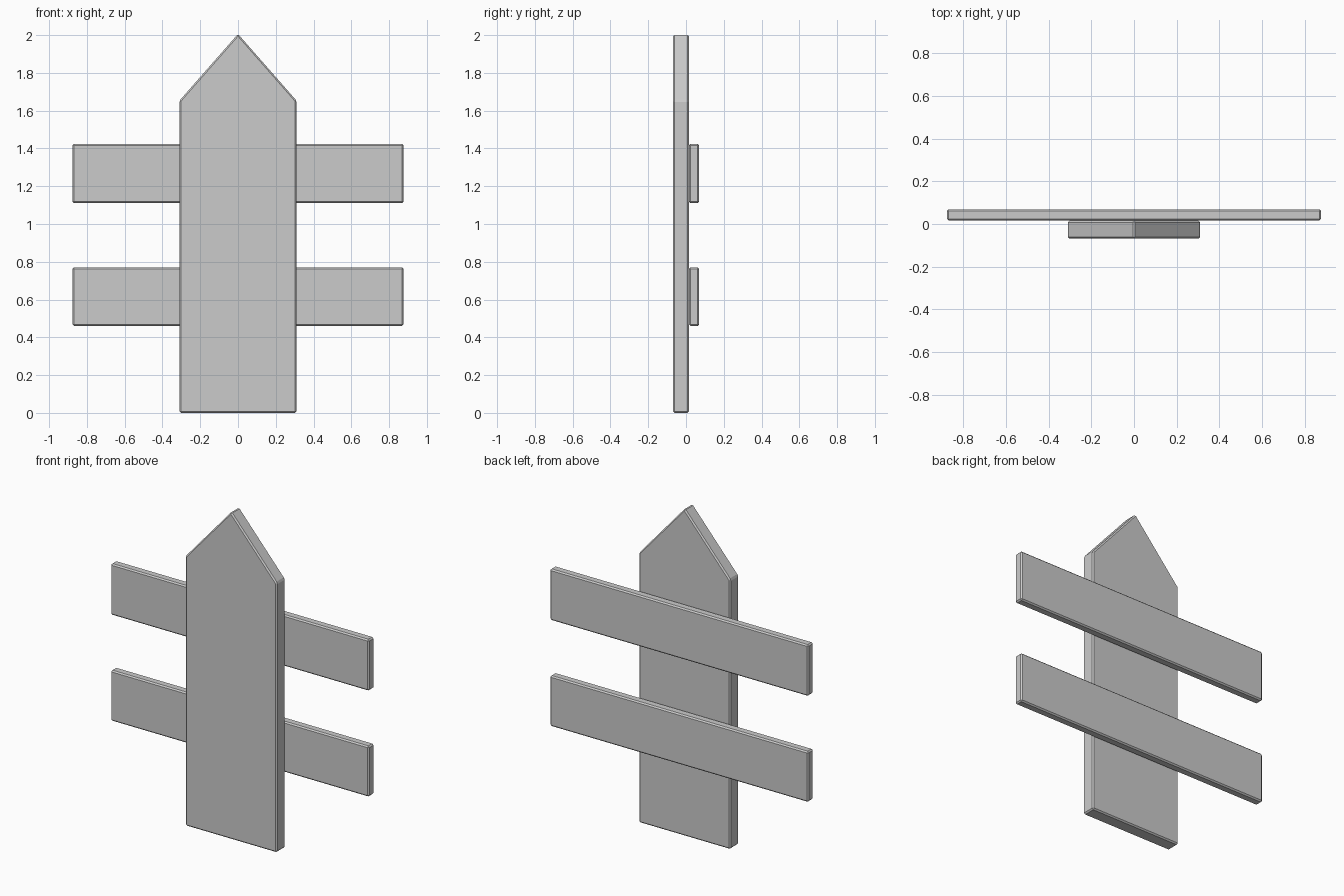
import bpy
import bmesh

if "Cube" in bpy.data.objects:
    bpy.data.objects.remove(bpy.data.objects["Cube"])

BEVEL = 0.008


def board(name, outline, y0, y1):
    """Extrude an x-z outline from y0 to y1 and soften its edges."""
    bm = bmesh.new()
    face = bm.faces.new([bm.verts.new((x, y0, z)) for x, z in outline])
    result = bmesh.ops.extrude_face_region(bm, geom=[face])
    verts = [v for v in result["geom"] if isinstance(v, bmesh.types.BMVert)]
    bmesh.ops.translate(bm, verts=verts, vec=(0, y1 - y0, 0))
    bmesh.ops.recalc_face_normals(bm, faces=bm.faces)
    mesh = bpy.data.meshes.new(name)
    bm.to_mesh(mesh)
    bm.free()
    obj = bpy.data.objects.new(name, mesh)
    bpy.context.collection.objects.link(obj)
    mod = obj.modifiers.new("edge_bevel", "BEVEL")
    mod.width = BEVEL
    mod.segments = 1
    mod.limit_method = "ANGLE"
    return obj


# Pointed upright picket (tip raised slightly to allow for the bevel)
board("picket",
      [(-0.31, 0), (0.31, 0), (0.31, 1.653), (0, 2.006), (-0.31, 1.653)],
      -0.069, 0.016)

# Two horizontal rails behind the picket
for name, z0, z1 in (("lower_rail", 0.46, 0.77), ("upper_rail", 1.11, 1.424)):
    board(name, [(-0.876, z0), (0.876, z0), (0.876, z1), (-0.876, z1)],
          0.016, 0.069)
